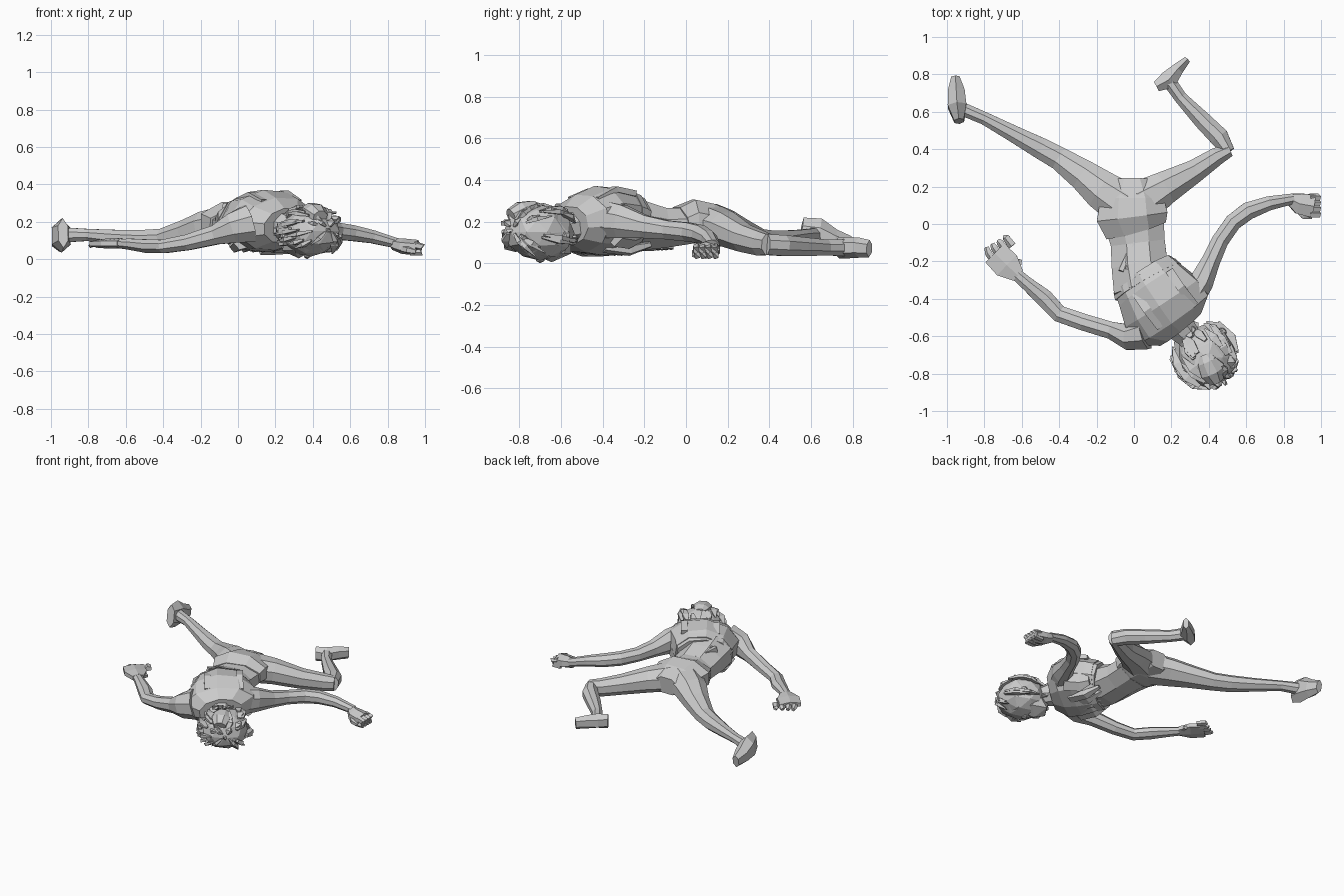
import bpy, bmesh, math, random
from mathutils import Vector

random.seed(4)
UP = Vector((0, 0, 1))


def finish(name, bm):
    bmesh.ops.recalc_face_normals(bm, faces=bm.faces)
    me = bpy.data.meshes.new(name)
    bm.to_mesh(me)
    bm.free()
    ob = bpy.data.objects.new(name, me)
    bpy.context.collection.objects.link(ob)
    return ob


def loft(name, sections, sides=8, roll=0.0):
    """Faceted tube through sections (x, y, z, half width, half height)."""
    bm = bmesh.new()
    pts = [Vector(s[:3]) for s in sections]
    rings = []
    for i, s in enumerate(sections):
        t = (pts[min(i + 1, len(pts) - 1)] - pts[max(i - 1, 0)]).normalized()
        flat = t.cross(UP).normalized()
        side = flat * math.cos(roll) + flat.cross(t) * math.sin(roll)
        up = side.cross(t)
        ring = []
        for k in range(sides):
            a = math.tau * (k + 0.5) / sides
            r = 1 / math.cos(math.pi / sides)
            ring.append(bm.verts.new(pts[i] + side * math.cos(a) * r * s[3]
                                     + up * math.sin(a) * r * s[4]))
        rings.append(ring)
    for a, b in zip(rings, rings[1:]):
        for k in range(sides):
            j = (k + 1) % sides
            bm.faces.new((a[k], a[j], b[j], b[k]))
    bm.faces.new(rings[0])
    bm.faces.new(rings[-1])
    return finish(name, bm)


def blob(name, c, size, sub=2, jitter=0.0):
    bm = bmesh.new()
    bmesh.ops.create_icosphere(bm, subdivisions=sub, radius=1)
    for v in bm.verts:
        v.co *= 1 + random.uniform(-jitter, jitter)
        v.co = Vector([c[i] + v.co[i] * size[i] for i in range(3)])
    return finish(name, bm)


# Torso: pelvis, waist, jacket back and hem
loft("pelvis", [(-0.01, 0.24, 0.18, 0.10, 0.06), (-0.01, 0.13, 0.19, 0.17, 0.095),
                (-0.01, 0.04, 0.20, 0.19, 0.105), (0.01, -0.03, 0.185, 0.165, 0.085)])
loft("waist", [(0, 0.02, 0.18, 0.16, 0.085), (0.02, -0.10, 0.17, 0.145, 0.095),
               (0.03, -0.22, 0.18, 0.15, 0.12), (0.06, -0.34, 0.20, 0.17, 0.13)])
loft("jacket", [(0.05, -0.27, 0.185, 0.175, 0.135), (0.09, -0.33, 0.20, 0.195, 0.155),
                (0.15, -0.42, 0.205, 0.23, 0.16), (0.205, -0.505, 0.19, 0.235, 0.135),
                (0.25, -0.56, 0.18, 0.14, 0.09)], 10, -0.14)
loft("jacket_hem", [(0.055, -0.275, 0.19, 0.183, 0.143), (0.075, -0.31, 0.195, 0.196, 0.152)], 10, -0.14)
loft("neck", [(0.22, -0.52, 0.18, 0.09, 0.08), (0.29, -0.60, 0.16, 0.065, 0.065),
              (0.36, -0.68, 0.15, 0.065, 0.065)])

# Back straps and folds of cloth
for i, (x, y) in enumerate([(0.01, -0.37), (0.19, -0.25)]):
    loft(f"back_strap_{i}", [(x, y, 0.315 + 0.02 * i, 0.022, 0.014),
                             (x + 0.06, y - 0.09, 0.345 + 0.01 * i, 0.022, 0.014),
                             (x + 0.13, y - 0.18, 0.305, 0.022, 0.014)], 4)
for i in range(7):
    x, y = -0.07 + 0.035 * i, -0.13 - random.uniform(0, 0.05)
    loft(f"waist_fold_{i}", [(0.02 + (x - 0.02) * 0.3, y + 0.05, 0.258, 0.004, 0.004),
                             (x, y - 0.11, 0.28, 0.013, 0.02)], 4)
for i in range(5):
    x, y = 0.02 + 0.05 * i, -0.53 + 0.035 * i
    loft(f"front_fold_{i}", [(x, y, 0.085, 0.035, 0.03),
                             (x - 0.03, y + 0.12, 0.065, 0.03, 0.025),
                             (x - 0.06, y + 0.22, 0.09, 0.012, 0.012)], 5)
loft("jacket_side_flap", [(0.32, -0.34, 0.16, 0.05, 0.07), (0.24, -0.27, 0.15, 0.05, 0.07),
                          (0.21, -0.21, 0.15, 0.02, 0.04)], 6)

# Stretched leg and its foot
loft("left_leg", [(-0.05, 0.10, 0.19, 0.12, 0.095), (-0.17, 0.18, 0.17, 0.105, 0.085),
                  (-0.27, 0.26, 0.14, 0.083, 0.07), (-0.40, 0.35, 0.108, 0.062, 0.055),
                  (-0.50, 0.405, 0.105, 0.057, 0.052), (-0.64, 0.48, 0.115, 0.045, 0.042),
                  (-0.80, 0.565, 0.13, 0.034, 0.032), (-0.93, 0.62, 0.13, 0.036, 0.04)])
loft("left_foot", [(-0.935, 0.55, 0.14, 0.026, 0.07), (-0.945, 0.63, 0.125, 0.05, 0.08),
                   (-0.95, 0.71, 0.10, 0.045, 0.055), (-0.955, 0.785, 0.085, 0.022, 0.04)], 6)

# Bent leg and its foot
loft("right_thigh", [(0.03, 0.11, 0.19, 0.12, 0.09), (0.16, 0.19, 0.165, 0.09, 0.08),
                     (0.32, 0.28, 0.12, 0.062, 0.065), (0.44, 0.36, 0.095, 0.048, 0.058),
                     (0.51, 0.395, 0.09, 0.035, 0.05)])
loft("right_shin", [(0.505, 0.385, 0.09, 0.035, 0.05), (0.455, 0.465, 0.085, 0.052, 0.05),
                    (0.365, 0.555, 0.08, 0.047, 0.045), (0.25, 0.675, 0.075, 0.034, 0.038),
                    (0.19, 0.76, 0.075, 0.036, 0.04)])
loft("right_foot", [(0.12, 0.735, 0.075, 0.028, 0.045), (0.185, 0.77, 0.075, 0.05, 0.045),
                    (0.235, 0.83, 0.075, 0.032, 0.042), (0.285, 0.88, 0.07, 0.018, 0.036)], 6)

# Left arm, reaching out sideways
loft("left_arm", [(0.06, -0.58, 0.19, 0.09, 0.10), (-0.03, -0.605, 0.165, 0.068, 0.08),
                  (-0.12, -0.57, 0.13, 0.046, 0.052), (-0.27, -0.525, 0.09, 0.045, 0.042),
                  (-0.40, -0.48, 0.068, 0.045, 0.036), (-0.48, -0.395, 0.07, 0.047, 0.036),
                  (-0.57, -0.32, 0.08, 0.036, 0.03), (-0.64, -0.26, 0.085, 0.032, 0.024)])
loft("left_palm", [(-0.62, -0.275, 0.085, 0.038, 0.024), (-0.68, -0.22, 0.085, 0.075, 0.024),
                   (-0.745, -0.155, 0.083, 0.07, 0.02)], 6)
for i in range(4):
    x, y = -0.772 + 0.031 * i, -0.175 + 0.028 * i
    loft(f"left_finger_{i}", [(x + 0.03, y - 0.025, 0.083, 0.019, 0.014),
                              (x - 0.005, y + 0.02, 0.08, 0.017, 0.013),
                              (x - 0.015, y + 0.05 - 0.01 * i, 0.072, 0.011, 0.01)], 5)
loft("left_thumb", [(-0.65, -0.26, 0.085, 0.022, 0.017), (-0.625, -0.24, 0.08, 0.02, 0.015),
                    (-0.61, -0.19, 0.072, 0.011, 0.011)], 5)

# Right arm with a loosely closed fist
loft("right_arm", [(0.28, -0.42, 0.215, 0.085, 0.095), (0.36, -0.31, 0.20, 0.065, 0.08),
                   (0.41, -0.20, 0.175, 0.05, 0.055), (0.46, -0.09, 0.16, 0.045, 0.045),
                   (0.53, 0.01, 0.15, 0.045, 0.045), (0.61, 0.07, 0.14, 0.047, 0.042),
                   (0.72, 0.11, 0.12, 0.038, 0.035), (0.85, 0.135, 0.085, 0.028, 0.027)])
loft("right_palm", [(0.83, 0.135, 0.082, 0.028, 0.028), (0.88, 0.11, 0.07, 0.055, 0.036),
                    (0.96, 0.095, 0.062, 0.062, 0.036)], 6)
for i in range(4):
    y = 0.142 - 0.03 * i
    loft(f"right_finger_{i}", [(0.94, y, 0.078, 0.017, 0.017), (0.985, y, 0.065, 0.017, 0.018),
                               (0.98, y, 0.036, 0.015, 0.015), (0.92, y, 0.034, 0.013, 0.012)], 5)
loft("right_thumb", [(0.87, 0.085, 0.06, 0.02, 0.018), (0.91, 0.045, 0.05, 0.018, 0.017),
                     (0.95, 0.04, 0.04, 0.012, 0.012)], 5)

# Head with jaw, nose and ears
head = Vector((0.385, -0.70, 0.145))
blob("head", head, (0.152, 0.165, 0.132))
blob("jaw", (0.325, -0.645, 0.08), (0.10, 0.11, 0.075), 1)
blob("nose", (0.37, -0.70, 0.02), (0.02, 0.025, 0.02), 1)
for i, s in enumerate((-1, 1)):
    blob(f"ear_{i}", (0.36 + s * 0.11, -0.67 + s * 0.09, 0.13), (0.028, 0.028, 0.035), 1)

# Hair cap, bun and loose strands
blob("hair_cap", (0.395, -0.715, 0.15), (0.155, 0.163, 0.13), 2, 0.05)
loft("hair_bun", [(0.375, -0.70, 0.265, 0.03, 0.02), (0.39, -0.735, 0.265, 0.052, 0.035),
                  (0.415, -0.79, 0.25, 0.062, 0.045), (0.44, -0.84, 0.225, 0.04, 0.035)], 8)
grow = Vector((-0.09, 0.11, -0.02))
for i in range(46):
    a = random.uniform(0, math.tau)
    e = random.uniform(-0.5, 1.1)
    d = Vector((math.cos(a) * math.cos(e), math.sin(a) * math.cos(e), math.sin(e)))
    p = head + Vector((d.x * 0.158, d.y * 0.168, d.z * 0.135))
    flow = grow * random.uniform(0.3, 0.75)
    flow -= d * flow.dot(d)
    pts = [p - flow * 0.9, p + d * 0.008, p + flow * 1.1]
    secs = []
    for q, w in zip(pts, (0.01, 0.022, 0.004)):
        z = min(max(q.z, 0.018), 0.285)
        secs.append((min(q.x, 0.55), max(q.y, -0.875), z, w, w * 0.5))
    loft(f"hair_strand_{i}", secs, 4)
